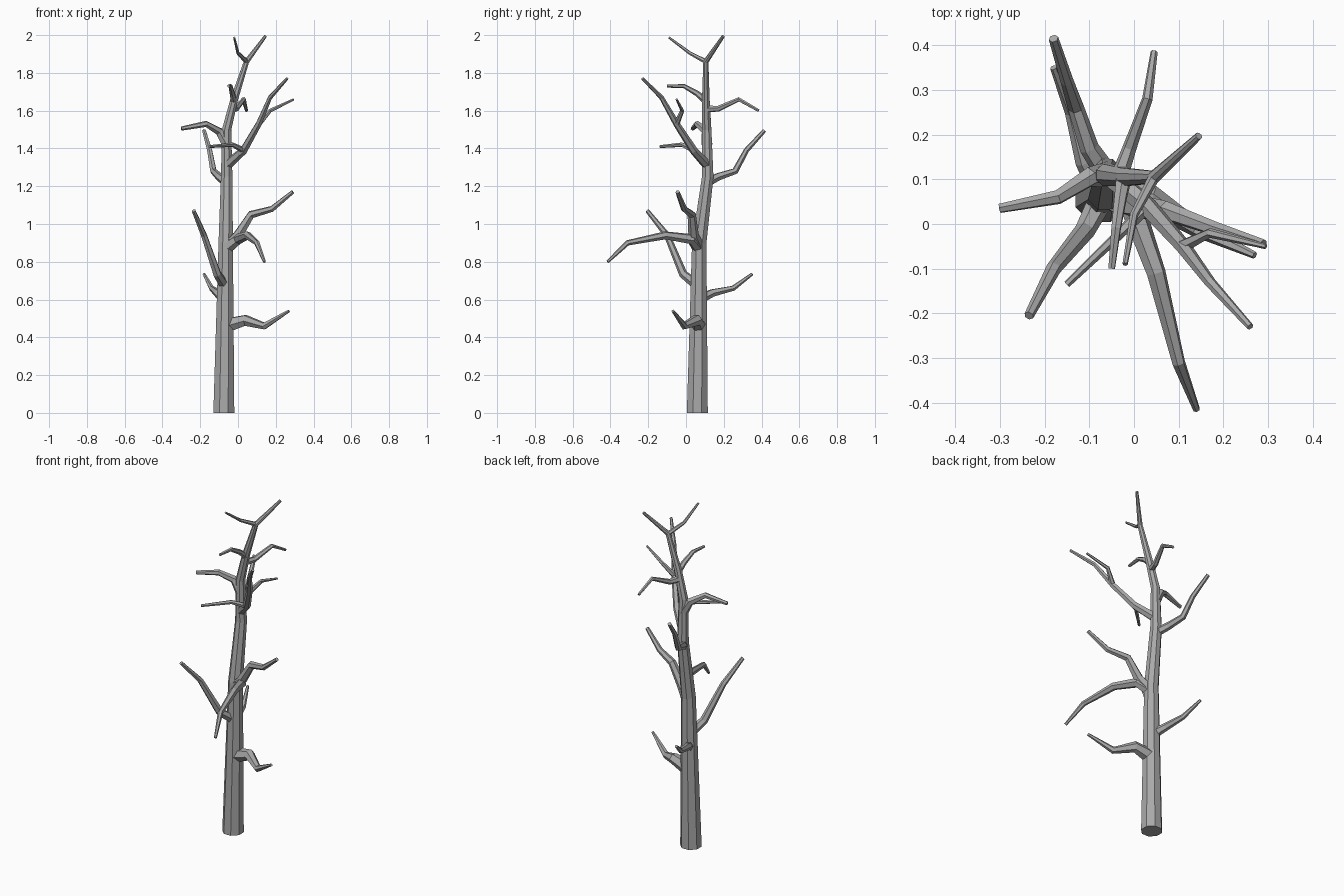
import bpy, bmesh, math
from mathutils import Vector, Matrix

cube = bpy.data.objects.get("Cube")
if cube:
    bpy.data.objects.remove(cube, do_unlink=True)

bark = bpy.data.materials.new("grey_bark")
bark.use_nodes = True
bark_color = (.4, .4, .4, 1)
bark.diffuse_color = bark_color
bark.node_tree.nodes["Principled BSDF"].inputs["Base Color"].default_value = bark_color

UP = Vector((0, 0, 1))
THIN, MEDIUM, THICK = .006, .008, .011
TWIG_BASE = .016


def tube(name, path, radii, sides):
    """Faceted tube along the path, mitred at bends, with a level cut at the ground."""
    steps = [(end - start).normalized() for start, end in zip(path, path[1:])]
    tangents = [steps[0]]
    tangents += [(before + after).normalized() for before, after in zip(steps, steps[1:])]
    tangents.append(steps[-1])
    if path[0].z == 0:
        tangents[0] = UP

    bm = bmesh.new()
    rings = []
    direction, frame = UP, Matrix.Identity(3)
    for centre, radius, tangent in zip(path, radii, tangents):
        # Carry the same frame from ring to ring so the facets do not twist
        frame = direction.rotation_difference(tangent).to_matrix() @ frame
        direction = tangent
        ring = []
        for side in range(sides):
            angle = math.tau * (side + .5) / sides
            spoke = Vector((math.cos(angle), math.sin(angle), 0))
            ring.append(bm.verts.new(centre + frame @ spoke * radius))
        rings.append(ring)
    for lower, upper in zip(rings, rings[1:]):
        for side in range(sides):
            following = (side + 1) % sides
            bm.faces.new((lower[side], lower[following], upper[following], upper[side]))
    bm.faces.new(reversed(rings[0]))
    bm.faces.new(rings[-1])

    mesh = bpy.data.meshes.new(name)
    bm.to_mesh(mesh)
    bm.free()
    mesh.materials.append(bark)
    bpy.context.collection.objects.link(bpy.data.objects.new(name, mesh))


def trunk_radius(height):
    """Trunk thickness, shrinking from the ground to the leader tip."""
    return .008 + .052 * max(0, 1 - height / 2) ** .75


def trunk_centre(height):
    """Point on the trunk axis at a given height."""
    for start, end in zip(trunk_path, trunk_path[1:]):
        if height <= end.z:
            return start.lerp(end, (height - start.z) / (end.z - start.z))
    return trunk_path[-1]


def limb(name, start, bends, base, tip):
    """Branch whose thickness falls evenly from base to tip; returns its path."""
    path = [start] + [Vector(bend) for bend in bends]
    last = len(path) - 1
    radii = [base + (tip - base) * i / last for i in range(last + 1)]
    tube(name, path, radii, sides=6)
    return path


def branch(name, height, bends, tip=MEDIUM, share=.85):
    """Limb that grows out of the trunk axis, its base a share of the trunk's thickness."""
    return limb(name, trunk_centre(height), bends, trunk_radius(height) * share, tip)


# Trunk, leaning and bending up to the leader
trunk_path = [Vector(point) for point in (
    (-.075, .06, 0), (-.065, .07, .9), (-.06, .115, 1.25), (-.06, .11, 1.5),
    (-.02, .105, 1.66), (.045, .105, 1.86), (.145, .197, 1.994))]
tube("trunk", trunk_path, [trunk_radius(point.z) for point in trunk_path], sides=8)

# Lower branches
branch("low_left_branch", .46, [(.04, .055, .49), (.14, -.01, .46), (.27, -.07, .54)])
branch("low_back_branch", .6, [(-.11, .14, .635), (-.14, .25, .66), (-.18, .35, .735)],
       share=.6)
branch("front_right_branch", .67,
       [(-.11, -.015, .735), (-.18, -.1, .94), (-.235, -.205, 1.07)], THICK, .62)

# Middle fork
front = branch("front_branch", .87,
               [(0, .03, .92), (.05, -.11, .94), (.1, -.31, .9), (.14, -.415, .8)])
limb("left_branch", front[0],
     [(0, .04, .94), (.07, .03, 1.05), (.18, -.01, 1.08), (.29, -.045, 1.17)],
     trunk_radius(front[0].z) * .8, THICK)

# Upper branches, the left one carrying two twigs
branch("upper_back_branch", 1.22,
       [(-.1, .17, 1.25), (-.13, .26, 1.28), (-.15, .32, 1.39), (-.18, .415, 1.495)],
       THICK, .75)
left = branch("upper_left_branch", 1.31,
              [(.03, .04, 1.39), (.11, -.05, 1.53), (.17, -.13, 1.67), (.26, -.23, 1.77)])
limb("upper_left_twig", left[2], [(.17, -.02, 1.6), (.295, -.05, 1.66)], TWIG_BASE, THIN)
limb("upper_front_twig", left[1], [(-.03, -.02, 1.42), (-.15, -.135, 1.41)],
     TWIG_BASE, MEDIUM)
branch("upper_right_branch", 1.42,
       [(-.1, .105, 1.49), (-.17, .06, 1.53), (-.3, .035, 1.505)], THICK, 1)

# Crown branches
branch("crown_back_branch", 1.61, [(-.01, .17, 1.61), (.03, .28, 1.66), (.045, .385, 1.6)])
branch("crown_front_branch", 1.65, [(-.03, .06, 1.69), (-.04, -.01, 1.73), (-.05, -.1, 1.73)])
branch("crown_front_twig", 1.86, [(0, .02, 1.905), (-.02, -.09, 1.987)], THIN)
